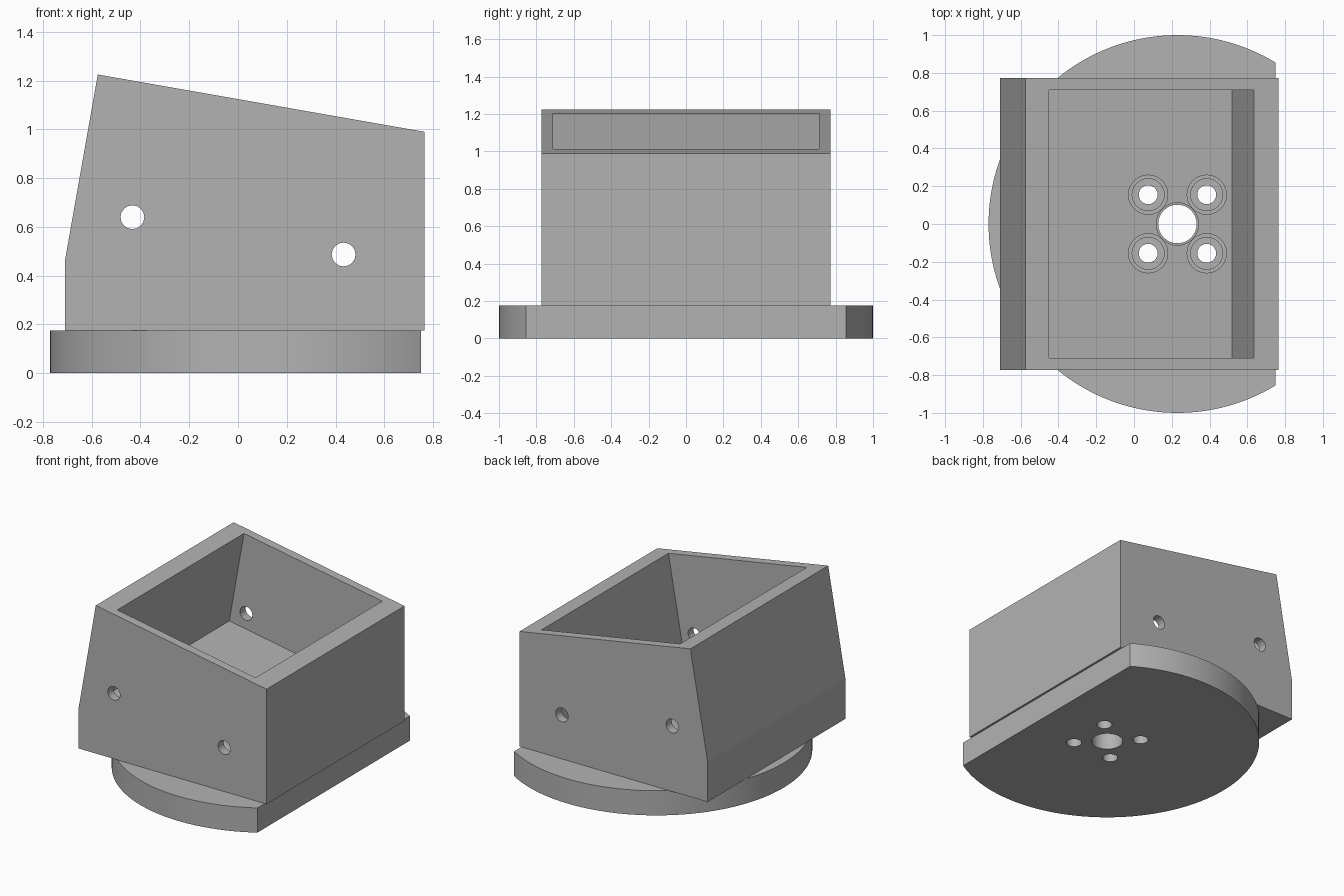
import bpy
import bmesh
import math
from mathutils import Vector

cube = bpy.data.objects.get("Cube")
if cube:
    bpy.data.objects.remove(cube, do_unlink=True)

grey = bpy.data.materials.new("plain grey")
grey.use_nodes = True
colour = (0.45, 0.45, 0.45, 1)
grey.diffuse_color = colour
grey.node_tree.nodes["Principled BSDF"].inputs["Base Color"].default_value = colour


def prism(name, points, axis, low, high):
    """Extrude a profile along y (points are x, z) or along z (points are x, y)."""
    bm = bmesh.new()
    place = (lambda a, b: (a, low, b)) if axis == "y" else (lambda a, b: (a, b, low))
    face = bm.faces.new([bm.verts.new(place(a, b)) for a, b in points])
    offset = Vector((0, high - low, 0) if axis == "y" else (0, 0, high - low))
    result = bmesh.ops.extrude_face_region(bm, geom=[face])
    verts = [g for g in result["geom"] if isinstance(g, bmesh.types.BMVert)]
    bmesh.ops.translate(bm, verts=verts, vec=offset)
    bmesh.ops.recalc_face_normals(bm, faces=bm.faces)
    mesh = bpy.data.meshes.new(name)
    bm.to_mesh(mesh)
    bm.free()
    mesh.materials.append(grey)
    obj = bpy.data.objects.new(name, mesh)
    bpy.context.collection.objects.link(obj)
    return obj


def circle(cx, cy, radius, count=24):
    angles = [math.tau * i / count for i in range(count)]
    return [(cx + radius * math.cos(a), cy + radius * math.sin(a)) for a in angles]


def cut(target, cutter):
    """Subtract a cutter from a part and discard the cutter."""
    cutter.hide_render = True
    mod = target.modifiers.new("cut", "BOOLEAN")
    mod.operation = "DIFFERENCE"
    mod.solver = "EXACT"
    mod.object = cutter
    bpy.ops.object.select_all(action="DESELECT")
    bpy.context.view_layer.objects.active = target
    target.select_set(True)
    bpy.ops.object.modifier_apply(modifier=mod.name)
    bpy.data.objects.remove(cutter, do_unlink=True)


BASE_TOP = 0.175
HUB_X = 0.23
FLAT_X = 0.75
SCREWS = [(HUB_X + sx * 0.155, sy * 0.155) for sx in (-1, 1) for sy in (-1, 1)]

# Round base with one flat edge
half = math.acos(FLAT_X - HUB_X)
steps = 120
arc = [half + (math.tau - 2 * half) * i / steps for i in range(steps + 1)]
outline = [(HUB_X + math.cos(a), math.sin(a)) for a in arc]
base = prism("base_plate", outline, "z", 0, BASE_TOP)

# Slanted housing
shell = [(-0.71, BASE_TOP), (-0.71, 0.46), (-0.575, 1.225), (0.765, 0.99), (0.765, BASE_TOP)]
housing = prism("housing", shell, "y", -0.772, 0.772)

# Tilted pocket, square to the sloping rim
tilt = math.radians(10)
up = Vector((math.sin(tilt), math.cos(tilt)))
floor_left, floor_right = Vector((-0.565, 0.552)), Vector((0.52, 0.361))
pocket = [floor_left, floor_right, floor_right + up, floor_left + up]
cut(housing, prism("pocket_cutter", pocket, "y", -0.71, 0.71))

# Fixing holes through both side walls
for x, z in ((-0.433, 0.64), (0.433, 0.487)):
    cut(housing, prism("side_cutter", circle(x, z, 0.049, 16), "y", -1, 1))

# Central bore and counterbored screw holes
cut(housing, prism("bore_cutter", circle(HUB_X, 0, 0.112, 32), "z", 0.1, 0.8))
cut(base, prism("bore_cutter", circle(HUB_X, 0, 0.102, 32), "z", -0.1, 0.3))
for x, y in SCREWS:
    cut(housing, prism("access_cutter", circle(x, y, 0.104), "z", 0.1, 0.8))
    cut(base, prism("head_cutter", circle(x, y, 0.085), "z", 0.09, 0.3))
    cut(base, prism("screw_cutter", circle(x, y, 0.05), "z", -0.1, 0.3))

# Smooth the curved walls and keep the edges crisp
for part in (base, housing):
    bpy.ops.object.select_all(action="DESELECT")
    bpy.context.view_layer.objects.active = part
    part.select_set(True)
    bpy.ops.object.shade_smooth_by_angle(angle=math.radians(5 if part == housing else 30))
